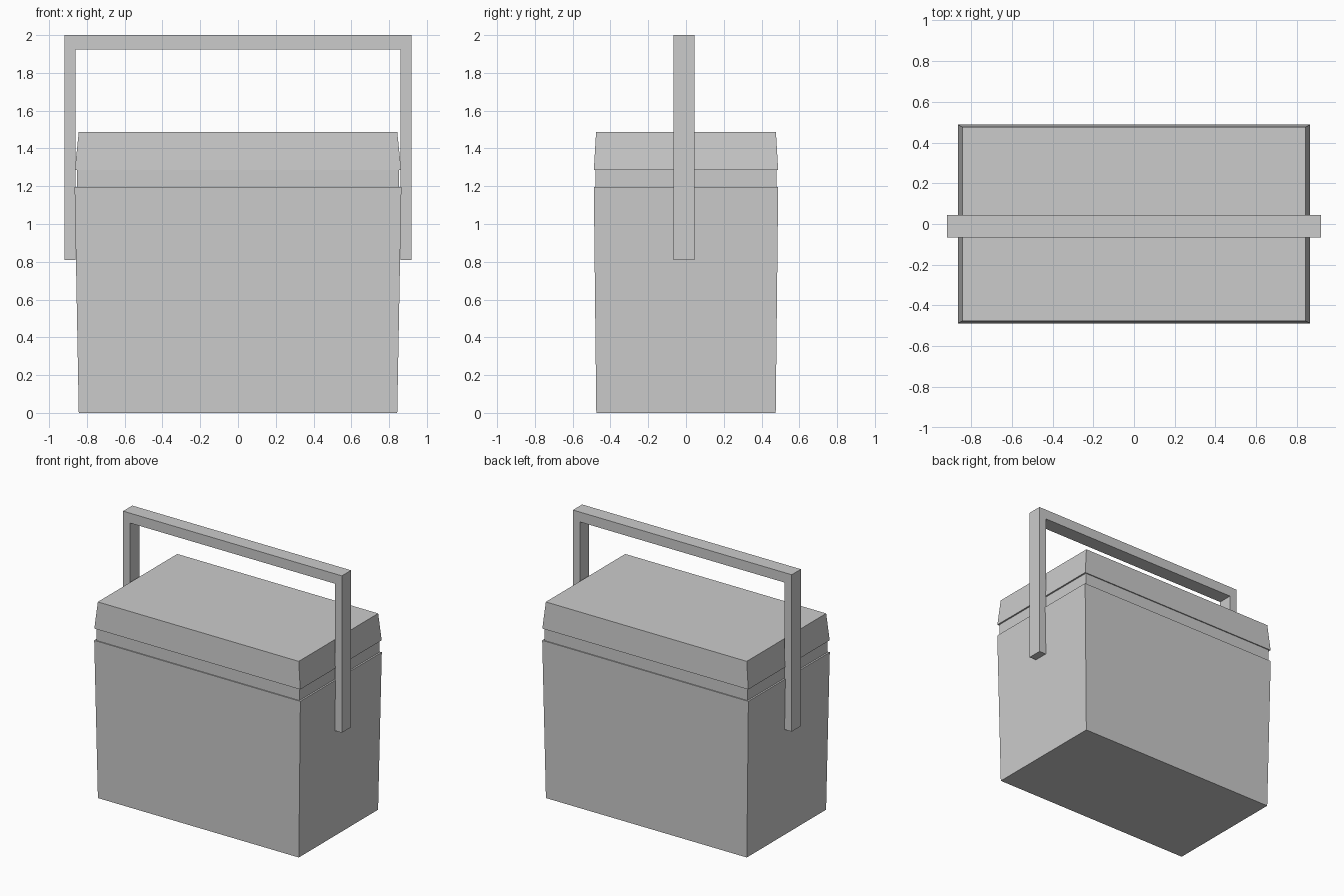
import bpy
import bmesh

if "Cube" in bpy.data.objects:
    bpy.data.objects.remove(bpy.data.objects["Cube"])


def finish(name, bm):
    bmesh.ops.recalc_face_normals(bm, faces=bm.faces)
    mesh = bpy.data.meshes.new(name)
    bm.to_mesh(mesh)
    bm.free()
    obj = bpy.data.objects.new(name, mesh)
    bpy.context.collection.objects.link(obj)
    return obj


def stacked_box(name, levels):
    """Loft rectangles given as (half_x, half_y, z) and cap both ends."""
    bm = bmesh.new()
    rings = [[bm.verts.new((sx * hx, sy * hy, z))
              for sx, sy in ((-1, -1), (1, -1), (1, 1), (-1, 1))]
             for hx, hy, z in levels]
    for low, high in zip(rings, rings[1:]):
        for i in range(4):
            j = (i + 1) % 4
            bm.faces.new((low[i], low[j], high[j], high[i]))
    bm.faces.new(rings[0])
    bm.faces.new(rings[-1])
    return finish(name, bm)


# Tapered container with a recessed neck below the lid
stacked_box("cooler_body", [(0.843, 0.475, 0), (0.865, 0.488, 1.195),
                            (0.852, 0.48, 1.195), (0.852, 0.48, 1.29)])

# Lid overhanging the neck, narrowing upward
stacked_box("lid", [(0.864, 0.488, 1.285), (0.843, 0.476, 1.488)])

# U-shaped carrying handle, strap set slightly towards the front
outer_x, inner_x = 0.918, 0.859
foot_z, bar_z, top_z = 0.81, 1.925, 2.0
y_front, y_back = -0.066, 0.044
half = [(inner_x, bar_z), (inner_x, foot_z), (outer_x, foot_z), (outer_x, top_z)]
profile = half + [(-x, z) for x, z in reversed(half)]
bm = bmesh.new()
face = bm.faces.new([bm.verts.new((x, y_front, z)) for x, z in profile])
side = bmesh.ops.extrude_face_region(bm, geom=[face])["geom"]
bmesh.ops.translate(bm, vec=(0, y_back - y_front, 0),
                    verts=[v for v in side if isinstance(v, bmesh.types.BMVert)])
finish("handle", bm)
